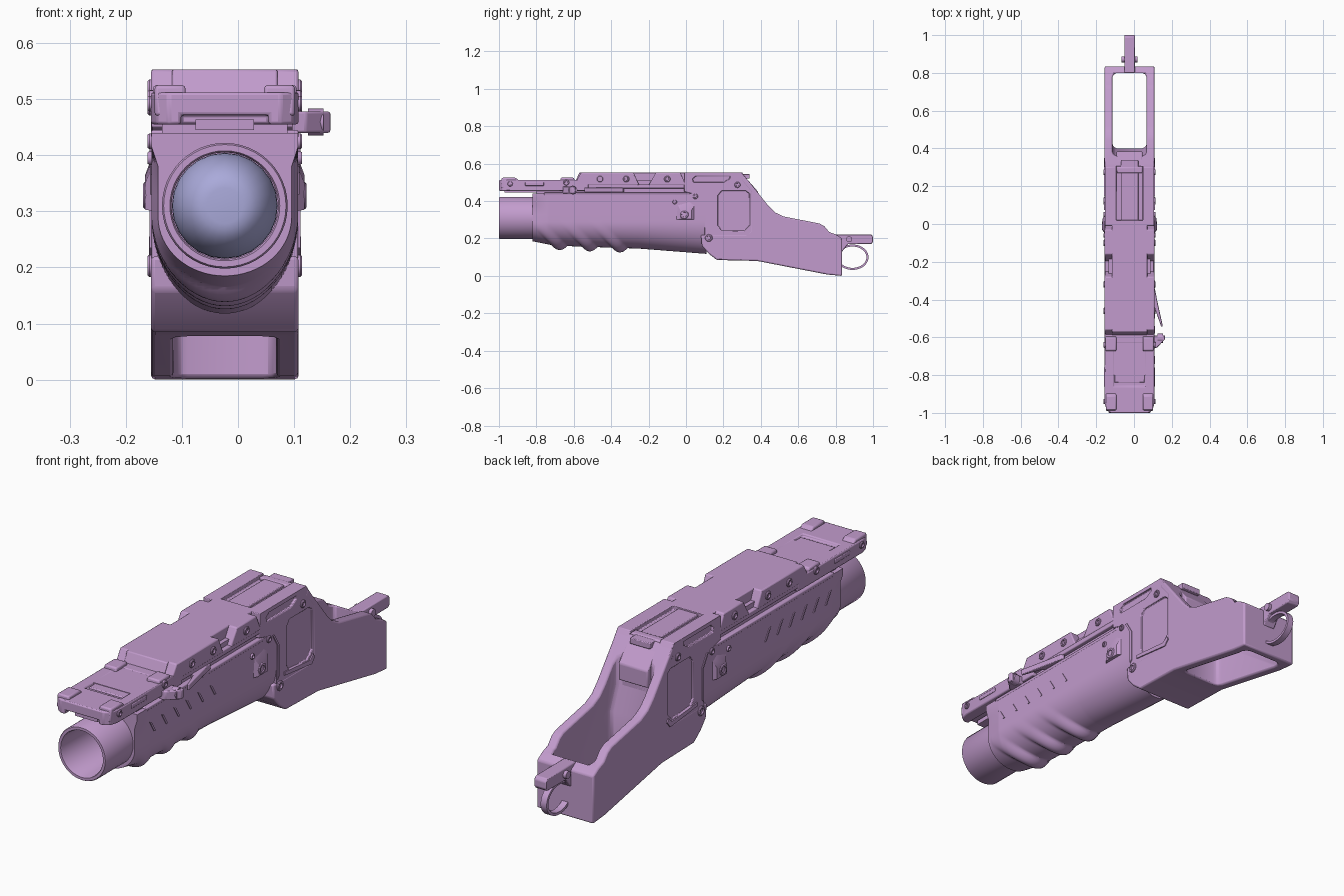
import bpy, bmesh, math
from mathutils import Vector

if bpy.data.objects.get("Cube"):
    bpy.data.objects.remove(bpy.data.objects["Cube"])

CX = -0.0235            # the body sits slightly off centre because of the side lever
HW = 0.1315             # half width of the body
AXIS = 0.31             # height of the bore axis
parts = []


def material(name, rgb):
    m = bpy.data.materials.new(name)
    m.use_nodes = True
    m.diffuse_color = (*rgb, 1)
    m.node_tree.nodes["Principled BSDF"].inputs["Base Color"].default_value = (*rgb, 1)
    return m


MAUVE = material("mauve", (0.54, 0.33, 0.61))
BLUE = material("pale_blue", (0.40, 0.40, 0.70))


def loft(name, rings, cap=True, closed=False, bevel=0, mat=MAUVE):
    """Skin a row of equal point rings."""
    bm = bmesh.new()
    vs = [[bm.verts.new(p) for p in r] for r in rings]
    n = len(vs[0])
    pairs = list(zip(vs, vs[1:])) + ([(vs[-1], vs[0])] if closed else [])
    for a, b in pairs:
        for i in range(n):
            j = (i + 1) % n
            bm.faces.new((a[i], a[j], b[j], b[i]))
    if cap and not closed:
        bm.faces.new(vs[0])
        bm.faces.new(vs[-1])
    bmesh.ops.recalc_face_normals(bm, faces=bm.faces)
    me = bpy.data.meshes.new(name)
    bm.to_mesh(me)
    bm.free()
    me.materials.append(mat)
    ob = bpy.data.objects.new(name, me)
    ob.location.x = CX
    bpy.context.collection.objects.link(ob)
    if bevel:
        mod = ob.modifiers.new("bevel", 'BEVEL')
        mod.width, mod.segments, mod.limit_method = bevel, 2, 'ANGLE'
    parts.append(ob)
    return ob


def side_prism(name, pts, x0, x1, bevel=0):
    return loft(name, [[(x, y, z) for y, z in pts] for x in (x0, x1)], bevel=bevel)


def plan_prism(name, pts, z0, z1, bevel=0):
    return loft(name, [[(x, y, z) for x, y in pts] for z in (z0, z1)], bevel=bevel)


def box(name, x0, x1, y0, y1, z0, z1, bevel=0):
    return side_prism(name, [(y0, z0), (y1, z0), (y1, z1), (y0, z1)], x0, x1, bevel)


def turned(name, profile, axis='Y', centre=(0, 0, AXIS), n=48, mat=MAUVE, cap=True, closed=False):
    """Turn (radius, distance) pairs about an axis along y or x."""
    c, rings = Vector(centre), []
    for r, d in profile:
        angles = [2 * math.pi * i / n for i in range(n)]
        if axis == 'Y':
            rings.append([c + Vector((r * math.cos(a), d, r * math.sin(a))) for a in angles])
        else:
            rings.append([c + Vector((d, r * math.cos(a), r * math.sin(a))) for a in angles])
    return loft(name, rings, cap, closed, mat=mat)


def cut(ob, *cutters):
    bevels = [m for m in ob.modifiers if m.type == 'BEVEL']
    width = bevels[0].width if bevels else 0
    for m in bevels:
        ob.modifiers.remove(m)
    bpy.context.view_layer.objects.active = ob
    for c in cutters:
        mod = ob.modifiers.new("cut", 'BOOLEAN')
        mod.operation, mod.object = 'DIFFERENCE', c
        bpy.ops.object.modifier_apply(modifier=mod.name)
        parts.remove(c)
        bpy.data.objects.remove(c)
    if width:
        mod = ob.modifiers.new("bevel", 'BEVEL')
        mod.width, mod.segments, mod.limit_method = width, 2, 'ANGLE'


def screw(name, y, z, r, x=HW):
    for side, label in ((1, "left"), (-1, "right")):
        prof = [(r, -0.02), (r, 0.003), (r * 0.85, 0.006), (r * 0.55, 0.006), (r * 0.5, 0.0)]
        turned(f"{label}_{name}", [(q, side * (x + d)) for q, d in prof], 'X', (0, y, z), 20)


def lerp(table, t):
    for (a, u), (b, v) in zip(table, table[1:]):
        if t <= b:
            return u + (v - u) * max(0, (t - a) / (b - a))
    return table[-1][1]


# Barrel tube and the round seated deep inside it
turned("barrel", [(0.095, -0.3), (0.095, -0.995), (0.098, -1), (0.109, -1), (0.112, -0.995),
                  (0.112, -0.7), (0.112, -0.3)], closed=True)
nose = [(0.032 + 0.0625 * math.sin(t * math.pi / 16), -0.3 - 0.11 * math.cos(t * math.pi / 16))
        for t in range(9)]
turned("round", nose + [(0.0945, -0.25)], n=24, mat=BLUE)

# Grip shell: U-shaped sections with diagonal ridges sweeping under the belly
floor = [(-0.82, 0.185), (-0.72, 0.165), (-0.6, 0.158), (-0.25, 0.146), (0.12, 0.117)]
width = [(-0.82, 0.119), (-0.74, 0.1305)]
rings = []
for i in range(151):
    y = -0.82 + 0.93 * i / 150
    w, b = lerp(width, y), lerp(floor, y)
    ring = [(HW - 0.001, y, 0.44), (HW - 0.001, y, 0.415), (w, y, 0.38), (w, y, 0.33)]
    for k in range(33):
        a = math.pi * k / 32
        z = 0.29 - (0.29 - b) * math.sin(a)
        phase = (y + 0.65 + z - 0.135) / 0.155
        swell = 0
        if -0.9 < phase < 2.5 and y > -0.8:
            swell = max(0, math.cos(2 * math.pi * phase)) ** 0.8
        d = swell * 0.024 * math.sin(a) ** 1.3
        ring.append(((w + d * 0.3) * math.cos(a), y, z - d * math.sin(a)))
    ring += [(-x, yy, z) for x, yy, z in reversed(ring[:4])]
    rings.append(ring)
grip = loft("grip", rings)
cut(grip, turned("bore_cutter", [(0.1, -1.1), (0.1, -0.25)]))

# Slanted vents along both sides of the grip
for i in range(6):
    y = -0.74 + 0.08 * i
    for s, label in ((1, "left"), (-1, "right")):
        side_prism(f"{label}_vent_{i + 1}", [(y, 0.38), (y + 0.012, 0.375), (y + 0.04, 0.33), (y + 0.03, 0.33)],
                   s * 0.125, s * 0.1335)

# Upper body: rail core, lower lip and top deck
box("rail_core", -0.112, 0.112, -0.8, 0.05, 0.42, 0.51)
box("grip_lip", -HW, HW, -0.76, 0.02, 0.43, 0.445, 0.004)
deck = side_prism("top_deck", [(-0.6, 0.485), (-0.57, 0.553), (0.0, 0.553), (0.0, 0.485)], -0.094, 0.094, 0.004)
for s, label in ((1, "left"), (-1, "right")):
    for n, (a, b) in enumerate(((-0.58, -0.28), (-0.18, -0.03))):
        side_prism(f"{label}_mount_{n + 1}", [(a - 0.02, 0.485), (a + 0.02, 0.553), (b, 0.553), (b + 0.03, 0.485)],
                   s * 0.07, s * HW, 0.005)
    box(f"{label}_rail_strip", s * 0.09, s * (HW - 0.002), -0.66, 0.0, 0.468, 0.49, 0.004)
for y in (-0.46, -0.32, -0.1):
    screw("mount_screw", y, 0.518, 0.017)

# Front clamp with stepped top and rounded corners
plan = [(-0.1, -1), (0.1, -1), (0.122, -0.985), (HW, -0.95), (HW, -0.52),
        (-HW, -0.52), (-HW, -0.95), (-0.122, -0.985)]
clamp = plan_prism("front_clamp", plan, 0.455, 0.512, 0.006)
cut(clamp,
    box("rail_slot_cutter", -0.078, 0.078, -1.1, -0.83, 0.44, 0.472),
    box("top_recess_cutter", -0.085, 0.085, -0.86, -0.63, 0.502, 0.6))
box("clamp_slide", -0.052, 0.052, -0.97, -0.8, 0.445, 0.464)
box("clamp_bridge", -0.08, 0.08, -0.84, -0.65, 0.49, 0.508, 0.004)
for s, label in ((1, "left"), (-1, "right")):
    side_prism(f"{label}_clamp_ear", [(-0.99, 0.47), (-0.985, 0.525), (-0.91, 0.525), (-0.89, 0.505), (-0.89, 0.47)],
               s * 0.07, s * 0.125, 0.006)
    side_prism(f"{label}_clamp_lug", [(-0.68, 0.47), (-0.67, 0.525), (-0.6, 0.525), (-0.58, 0.47)],
               s * 0.07, s * 0.128, 0.006)
    box(f"{label}_clamp_tab", s * 0.12, s * 0.135, -0.86, -0.76, 0.482, 0.5, 0.003)
screw("clamp_screw", -0.64, 0.5, 0.016)
screw("nose_screw", -0.94, 0.492, 0.014)

# Side lever on the left
plan_prism("lever_tab", [(0.12, -0.59), (0.188, -0.59), (0.188, -0.61), (0.145, -0.655), (0.12, -0.66)],
           0.44, 0.478, 0.004)
turned("lever_knob", [(0.024, 0.148), (0.024, 0.176)], 'X', (0, -0.605, 0.459), 12)
plan_prism("lever_spring", [(0.12, -0.33), (0.134, -0.34), (0.145, -0.4), (0.176, -0.54), (0.168, -0.545),
                            (0.138, -0.46), (0.12, -0.45)], 0.447, 0.472, 0.003)

# Receiver with side pockets and a channel along the top
receiver = side_prism("receiver", [(-0.01, 0.553), (-0.01, 0.45), (0.07, 0.43), (0.1, 0.4), (0.1, 0.2),
                                   (0.36, 0.2), (0.36, 0.47), (0.3, 0.553)], -HW + 0.001, HW - 0.001, 0.005)
cutters = [box("channel_cutter", -0.07, 0.07, 0.02, 0.5, 0.535, 0.7)]
for s in (1, -1):
    cutters.append(side_prism("slot_cutter", [(0.04, 0.5), (0.2, 0.5), (0.235, 0.52), (0.235, 0.535),
                                              (0.055, 0.535), (0.035, 0.52)], s * 0.12, s * 0.2))
    cutters.append(side_prism("pocket_cutter", [(0.17, 0.27), (0.19, 0.24), (0.31, 0.24), (0.34, 0.27), (0.34, 0.44),
                                                (0.32, 0.455), (0.19, 0.455), (0.17, 0.43)], s * 0.122, s * 0.2))
cut(receiver, *cutters)
box("channel_key", -0.046, 0.046, -0.03, 0.34, 0.52, 0.545, 0.003)
side_prism("rear_latch", [(0.27, 0.5), (0.27, 0.548), (0.3, 0.548), (0.385, 0.45), (0.385, 0.38), (0.3, 0.38)],
           -0.068, 0.068, 0.005)
for s, label in ((1, "left"), (-1, "right")):
    side_prism(f"{label}_cover_seam", [(0.075, 0.43), (0.085, 0.43), (0.115, 0.38), (0.115, 0.245), (0.105, 0.235),
                                       (0.105, 0.38)], s * 0.125, s * 0.1345)
    side_prism(f"{label}_lower_catch", [(0.15, 0.235), (0.33, 0.215), (0.35, 0.24), (0.34, 0.255), (0.32, 0.235),
                                        (0.15, 0.25)], s * 0.12, s * 0.1355)
    # Pivot housing on the flank
    loft(f"{label}_pivot_housing", [
        [(s * 0.125, y, z) for y, z in ((-0.06, 0.3), (0.05, 0.3), (0.05, 0.39), (0.02, 0.41), (-0.05, 0.39))],
        [(s * 0.142, y, z) for y, z in ((-0.035, 0.303), (0.03, 0.303), (0.03, 0.35), (0.01, 0.365), (-0.03, 0.35))]])
screw("pivot_screw", -0.01, 0.328, 0.024, 0.14)
screw("front_pin", 0.05, 0.425, 0.014)
screw("small_pin", -0.06, 0.395, 0.012)
screw("rear_pin", 0.275, 0.487, 0.016)
screw("hinge_pin", 0.122, 0.203, 0.02)

# Hollow rear frame
frame = side_prism("rear_frame", [(0.08, 0.22), (0.085, 0.16), (0.12, 0.12), (0.165, 0.085), (0.38, 0.08),
                                  (0.757, 0.007), (0.835, 0), (0.835, 0.2), (0.8, 0.222), (0.765, 0.235),
                                  (0.74, 0.265), (0.714, 0.28), (0.52, 0.318), (0.475, 0.34), (0.44, 0.375),
                                  (0.305, 0.545), (0.295, 0.51), (0.345, 0.45), (0.345, 0.24), (0.32, 0.22)],
                   -HW, HW, 0.007)
cut(frame, side_prism("well_cutter", [(0.4, -0.1), (0.4, 0.25), (0.36, 0.35), (0.36, 0.7), (0.8, 0.7), (0.8, -0.1)],
                      -0.091, 0.091, 0.025))

# Tail lug, cross pin and pull ring
side_prism("tail_lug", [(0.8, 0.222), (0.99, 0.222), (1, 0.21), (1, 0.182), (0.99, 0.17), (0.865, 0.17),
                        (0.835, 0.13), (0.8, 0.13)], -0.028, 0.028, 0.004)
turned("tail_pin", [(0.016, -0.042), (0.016, 0.042)], 'X', (0, 0.872, 0.196), 16)
loop = []
for i in range(40):
    c, s = math.cos(math.pi * i / 20), math.sin(math.pi * i / 20)
    loop.append([(x, 0.89 + (0.086 - t) * c, 0.1 + (0.068 - t) * s)
                 for x, t in ((-0.014, 0), (0.014, 0), (0.014, 0.011), (-0.014, 0.011))])
loft("pull_ring", loop, closed=True)

# Smooth rounded surfaces while keeping machined edges crisp
for ob in bpy.context.view_layer.objects:
    ob.select_set(ob in parts)
bpy.context.view_layer.objects.active = parts[0]
bpy.ops.object.shade_smooth_by_angle(angle=math.radians(32))
